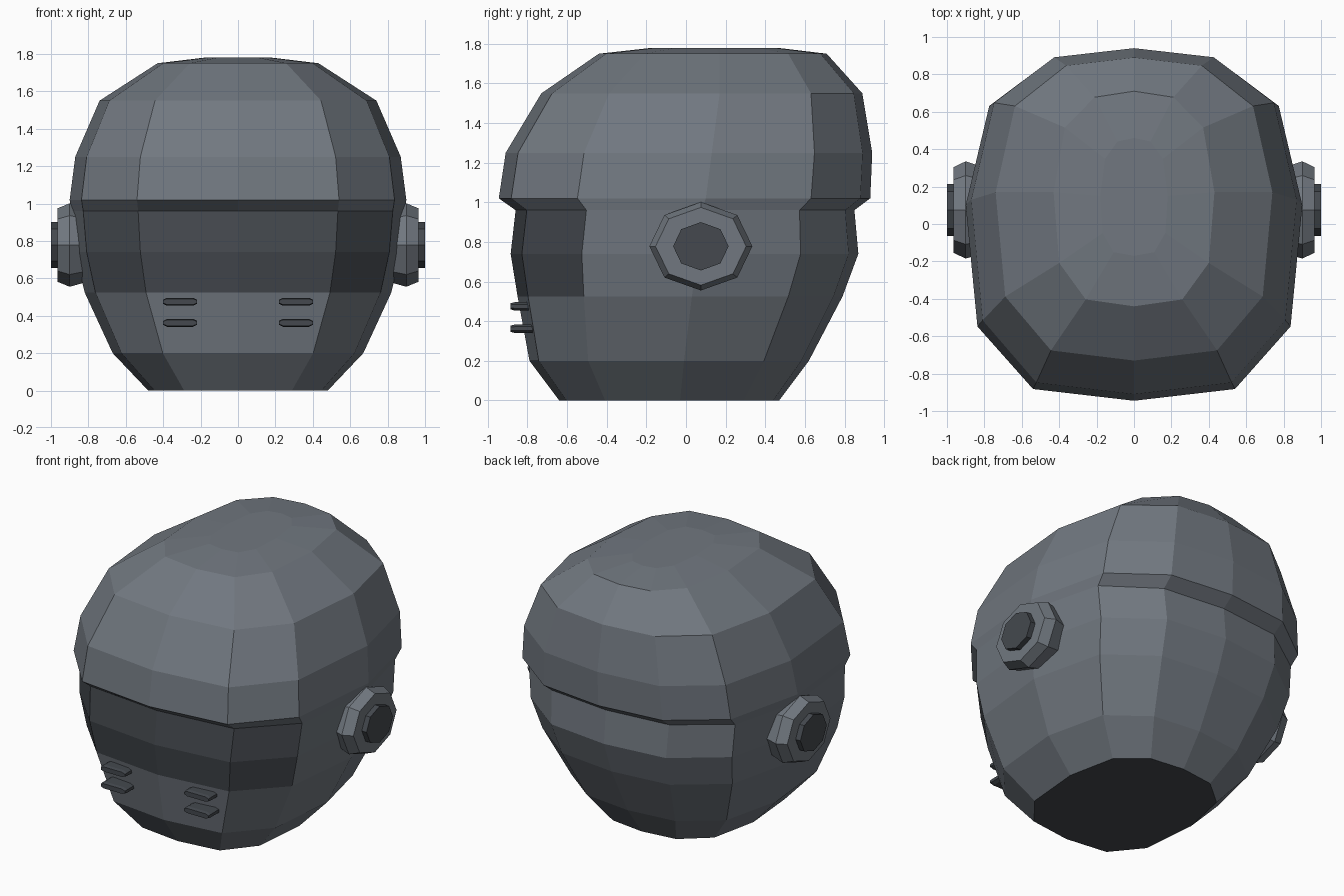
import bpy, bmesh, math

cube = bpy.data.objects.get("Cube")
if cube:
    bpy.data.objects.remove(cube, do_unlink=True)


def material(name, rgb):
    m = bpy.data.materials.new(name)
    m.use_nodes = True
    colour = (*rgb, 1)
    m.diffuse_color = colour
    m.node_tree.nodes["Principled BSDF"].inputs["Base Color"].default_value = colour
    return m


shell_grey = material("shell_grey", (0.165, 0.187, 0.215))
dark_grey = material("dark_grey", (0.058, 0.066, 0.077))


def loft(name, rings, mats, paint=None):
    """Skin a stack of equal-length point rings and cap both ends."""
    bm = bmesh.new()
    loops = [[bm.verts.new(p) for p in ring] for ring in rings]
    for a, b in zip(loops, loops[1:]):
        for i in range(len(a)):
            j = (i + 1) % len(a)
            bm.faces.new((a[i], a[j], b[j], b[i]))
    bm.faces.new(loops[0])
    bm.faces.new(loops[-1])
    bmesh.ops.recalc_face_normals(bm, faces=bm.faces)
    if paint:
        for f in bm.faces:
            f.material_index = int(paint(f.calc_center_median()))
    mesh = bpy.data.meshes.new(name)
    bm.to_mesh(mesh)
    bm.free()
    for m in mats:
        mesh.materials.append(m)
    obj = bpy.data.objects.new(name, mesh)
    bpy.context.collection.objects.link(obj)
    return obj


# Helmet shell: one half plan outline, scaled at each height
outline = [(0, -1), (0.6, -0.94), (0.93, -0.62), (1, 0), (0.86, 0.64), (0.49, 0.94), (0, 1)]
outline += [(-x, y) for x, y in outline[-2:0:-1]]

# height, half width, front y, widest y, back y
levels = [
    (0.00, 0.48, -0.64, -0.03, 0.47),
    (0.20, 0.67, -0.79, -0.01, 0.62),
    (0.525, 0.82, -0.85, 0.03, 0.79),
    (0.74, 0.87, -0.885, 0.06, 0.87),
    (0.96, 0.89, -0.86, 0.08, 0.85),
    (1.02, 0.90, -0.945, 0.10, 0.93),
    (1.25, 0.87, -0.91, 0.13, 0.94),
    (1.55, 0.74, -0.73, 0.17, 0.89),
    (1.75, 0.43, -0.44, 0.17, 0.71),
    (1.78, 0.18, -0.17, 0.15, 0.46),
]


def plan(z, w, front, mid, back):
    return [(x * w, mid + y * (back - mid if y > 0 else mid - front), z) for x, y in outline]


def visor_or_base(c):
    return c.z < 0.01 or (0.53 < c.z < 0.95 and c.y < -0.6)


loft("helmet_shell", [plan(*level) for level in levels], [shell_grey, dark_grey], visor_or_base)


# Ear pieces: octagonal housing with a dark hub on each side
def octagon(x, ry, rz):
    turns = [i * math.pi / 4 for i in range(8)]
    return [(x, 0.075 + ry * math.cos(t), 0.778 + rz * math.sin(t)) for t in turns]


for side, s in (("left", 1), ("right", -1)):
    housing = [octagon(s * x, 0.26 * k, 0.223 * k) for x, k in ((0.78, 0.85), (0.9, 1), (0.965, 0.88))]
    loft(side + "_ear_housing", housing, [shell_grey])
    hub = [octagon(s * x, 0.14, 0.122) for x in (0.94, 1)]
    loft(side + "_ear_hub", hub, [dark_grey])

# Chin vents: two short chamfered bars on each side
for side, s in (("left", 1), ("right", -1)):
    for row, z in (("upper", 0.475), ("lower", 0.362)):
        bar = []
        for y, k in ((-0.76, 1), (-0.865, 1), (-0.885, 0.75)):
            half = [(0.092, -0.01), (0.092, 0.01), (0.07, 0.021)]
            section = half + [(-0.07, 0.021)] + [(-x, -h) for x, h in half] + [(0.07, -0.021)]
            bar.append([(s * 0.31 + x * (0.9 + 0.1 * k), y, z + h * k) for x, h in section])
        loft(f"{side}_{row}_vent", bar, [dark_grey])
